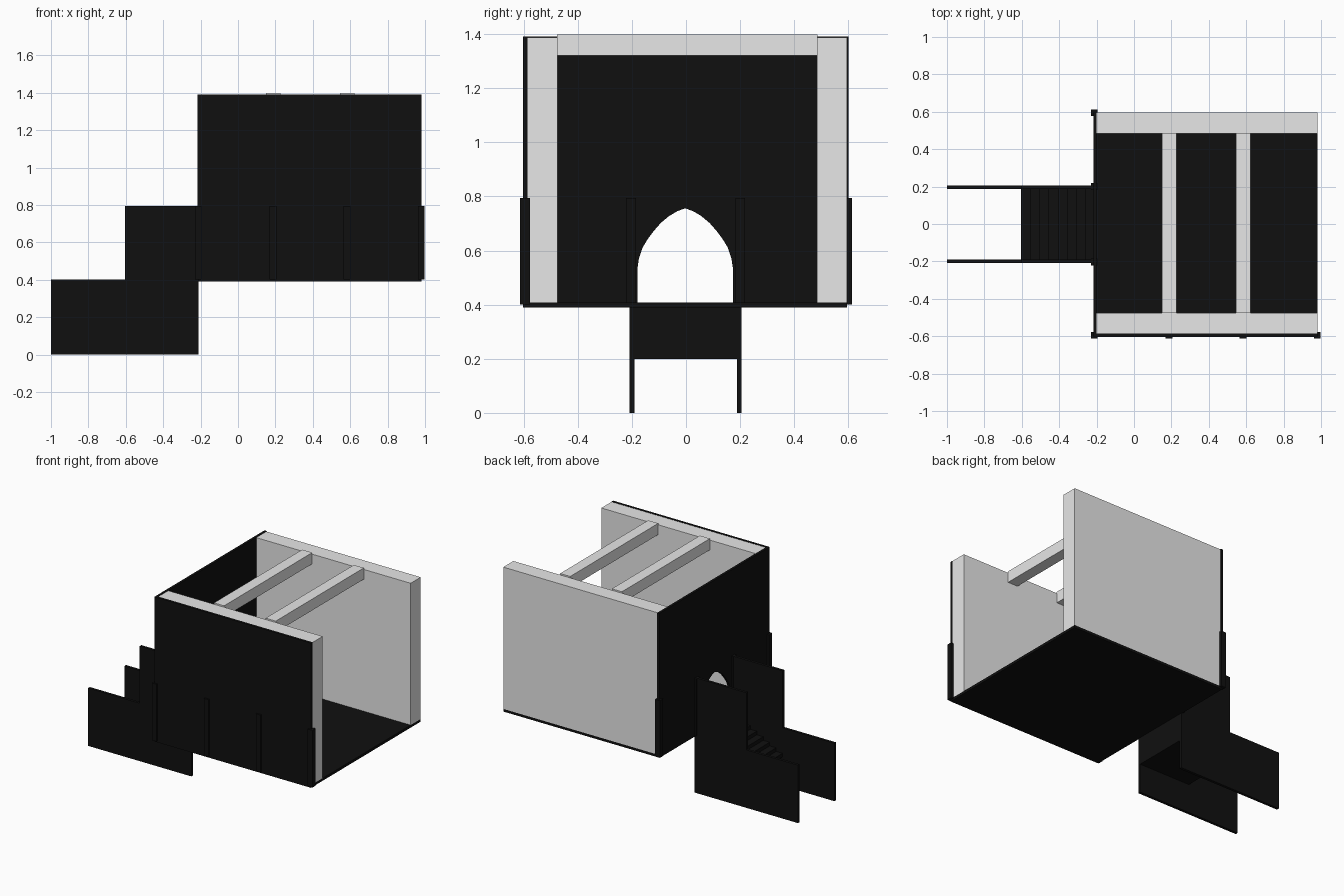
import bpy, bmesh

if "Cube" in bpy.data.objects:
    bpy.data.objects.remove(bpy.data.objects["Cube"])


def material(name, v):
    m = bpy.data.materials.new(name)
    m.diffuse_color = (v, v, v, 1)
    m.use_nodes = True
    m.node_tree.nodes["Principled BSDF"].inputs["Base Color"].default_value = m.diffuse_color
    return m


black = material("black", 0.005)
grey = material("light grey", 0.8)


def prism(name, outline, axis, lo, hi, mat):
    """Extrude a 2D outline along x (outline = y,z) or y (outline = x,z)."""
    bm = bmesh.new()
    place = (lambda a, b: (lo, a, b)) if axis == "x" else (lambda a, b: (a, lo, b))
    face = bm.faces.new([bm.verts.new(place(a, b)) for a, b in outline])
    new = bmesh.ops.extrude_face_region(bm, geom=[face])["geom"]
    d = hi - lo
    bmesh.ops.translate(bm, verts=[g for g in new if isinstance(g, bmesh.types.BMVert)],
                        vec=(d, 0, 0) if axis == "x" else (0, d, 0))
    bmesh.ops.recalc_face_normals(bm, faces=bm.faces)
    me = bpy.data.meshes.new(name)
    bm.to_mesh(me)
    bm.free()
    me.materials.append(mat)
    ob = bpy.data.objects.new(name, me)
    bpy.context.collection.objects.link(ob)
    return ob


def box(name, x, y, z, mat):
    return prism(name, [(x[0], z[0]), (x[1], z[0]), (x[1], z[1]), (x[0], z[1])],
                 "y", y[0], y[1], mat)


# Room shell: floor slab, two thick side walls, thin outer facing
box("floor", (-0.215, 0.98), (-0.595, 0.595), (0.39, 0.408), black)
box("front_wall", (-0.2, 0.98), (-0.586, -0.475), (0.408, 1.388), grey)
box("back_wall", (-0.2, 0.98), (0.485, 0.595), (0.408, 1.388), grey)
box("front_facing", (-0.215, 0.98), (-0.603, -0.586), (0.39, 1.39), black)

# Entrance wall with a pointed arch doorway
arch = [(0.177, 0.4), (0.177, 0.53), (0.171, 0.57), (0.158, 0.61), (0.14, 0.64),
        (0.118, 0.67), (0.09, 0.702), (0.06, 0.727), (0.03, 0.745)]
right = [(a - 0.003, b) for a, b in arch]
left = [(-a - 0.003, b) for a, b in arch]
outline = ([(-0.603, 0.4)] + left + [(-0.003, 0.756)] + right[::-1]
           + [(0.6, 0.4), (0.6, 1.39), (-0.603, 1.39)])
prism("entrance_wall", outline, "x", -0.217, -0.2, black)

# Ceiling beams
for x in (0.15, 0.545):
    box("ceiling_beam", (x, x + 0.077), (-0.476, 0.486), (1.32, 1.398), grey)

# Short square posts along the front and the entrance wall
post_spots = [(-0.212, -0.595), (0.187, -0.595), (0.583, -0.595), (0.98, -0.595),
              (-0.212, -0.203), (-0.212, 0.2), (-0.212, 0.595)]
for x, y in post_spots:
    r = 0.018
    box("post", (x - r, x + r), (y - r, y + r), (0.4, 0.795), black)

# Stepped side panels of the stair
panel = [(-1, 0), (-0.21, 0), (-0.21, 0.795), (-0.605, 0.795), (-0.605, 0.4), (-1, 0.4)]
for y in (-0.2, 0.197):
    prism("stair_side", panel, "y", y - 0.009, y + 0.009, black)

# Flight of steps with a flat underside
steps, x0, x1, z0, z1 = 8, -0.605, -0.21, 0.2, 0.4
run, rise = (x1 - x0) / steps, (z1 - z0) / steps
flight = [(x1, z0), (x0, z0)]
for i in range(steps):
    flight += [(x0 + i * run, z0 + (i + 1) * rise), (x0 + (i + 1) * run, z0 + (i + 1) * rise)]
prism("steps", flight, "y", -0.192, 0.189, black)
